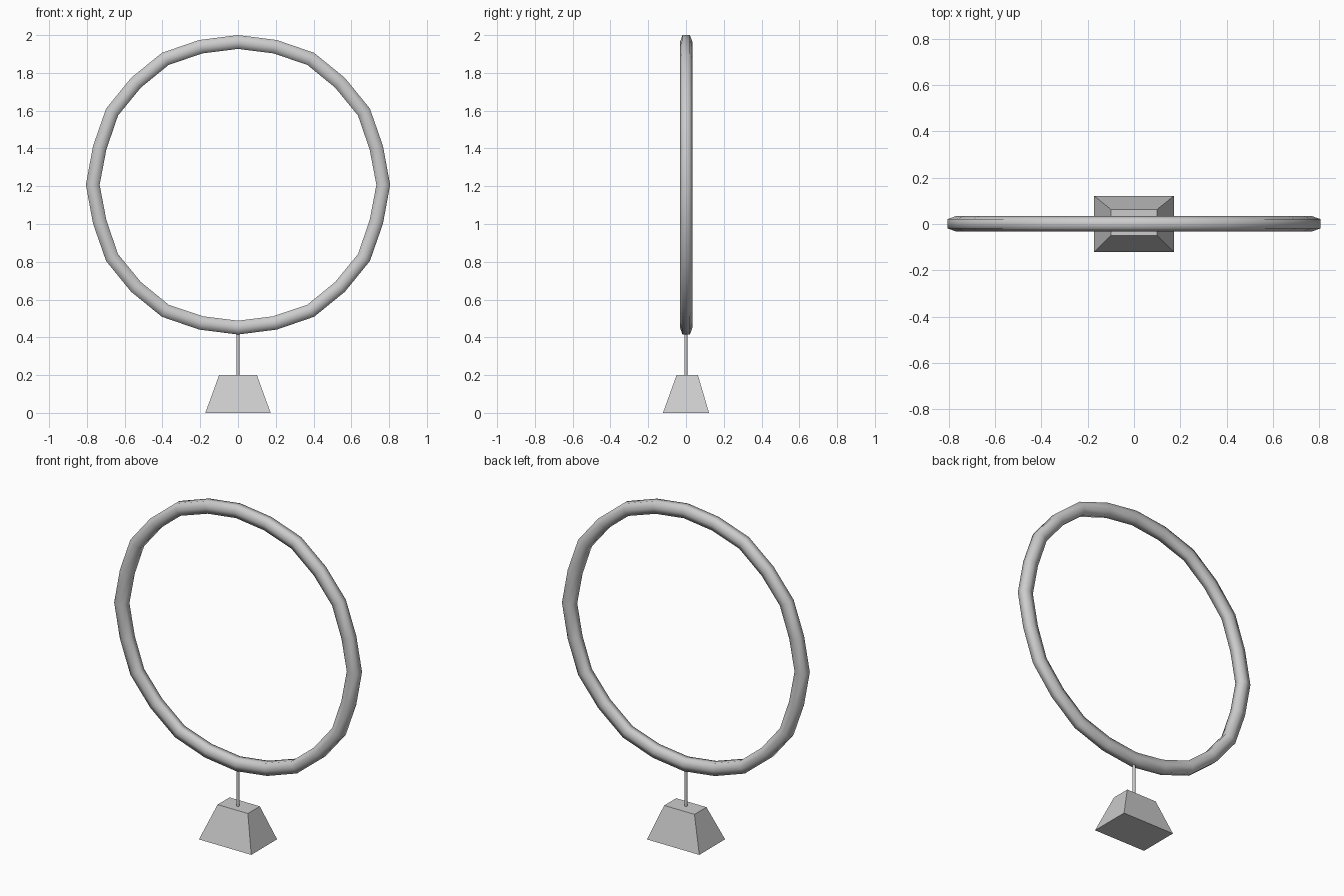
import bpy, bmesh, math

if "Cube" in bpy.data.objects:
    bpy.data.objects.remove(bpy.data.objects["Cube"])

def make_object(name, bm, smooth=False):
    bmesh.ops.recalc_face_normals(bm, faces=bm.faces[:])
    for f in bm.faces:
        f.smooth = smooth
    mesh = bpy.data.meshes.new(name)
    bm.to_mesh(mesh)
    bm.free()
    obj = bpy.data.objects.new(name, mesh)
    bpy.context.collection.objects.link(obj)
    return obj

def bridge_loops(bm, loops, closed=False):
    n = len(loops[0])
    for i in range(len(loops) if closed else len(loops) - 1):
        a, b = loops[i], loops[(i + 1) % len(loops)]
        for j in range(n):
            k = (j + 1) % n
            bm.faces.new((a[j], a[k], b[k], b[j]))

# Hoop: 24 segments, six-sided tube, slightly uneven radius per quadrant
quadrant = [0.769, 0.758, 0.770, 0.764, 0.770, 0.757, 0.756]
section = [(0.0365, -0.02), (0.0365, 0.02), (0, 0.033),
           (-0.0365, 0.02), (-0.0365, -0.02), (0, -0.033)]
bm = bmesh.new()
loops = []
for i in range(24):
    a = math.radians(15 * i)
    q = i % 12
    r = quadrant[q if q <= 6 else 12 - q]
    loops.append([bm.verts.new(((r + dr) * math.cos(a), dy + 0.001,
                                1.2075 + (r + dr) * math.sin(a)))
                  for dr, dy in section])
bridge_loops(bm, loops, closed=True)
make_object("hoop", bm, smooth=True)

# Base: tapered block, top set very slightly back
bm = bmesh.new()
loops = [[bm.verts.new(p) for p in ((-x, y0, z), (x, y0, z), (x, y1, z), (-x, y1, z))]
         for x, y0, y1, z in ((0.173, -0.122, 0.122, 0), (0.1, -0.05, 0.063, 0.2))]
bridge_loops(bm, loops)
bm.faces.new(loops[0])
bm.faces.new(loops[1])
make_object("base", bm)

# Thin rod joining base and hoop
bm = bmesh.new()
bmesh.ops.create_cone(bm, cap_ends=True, segments=8, radius1=0.008,
                      radius2=0.008, depth=0.25)
bmesh.ops.translate(bm, verts=bm.verts[:], vec=(0, 0, 0.315))
rod = make_object("support_rod", bm)
for f in rod.data.polygons:
    f.use_smooth = len(f.vertices) == 4
